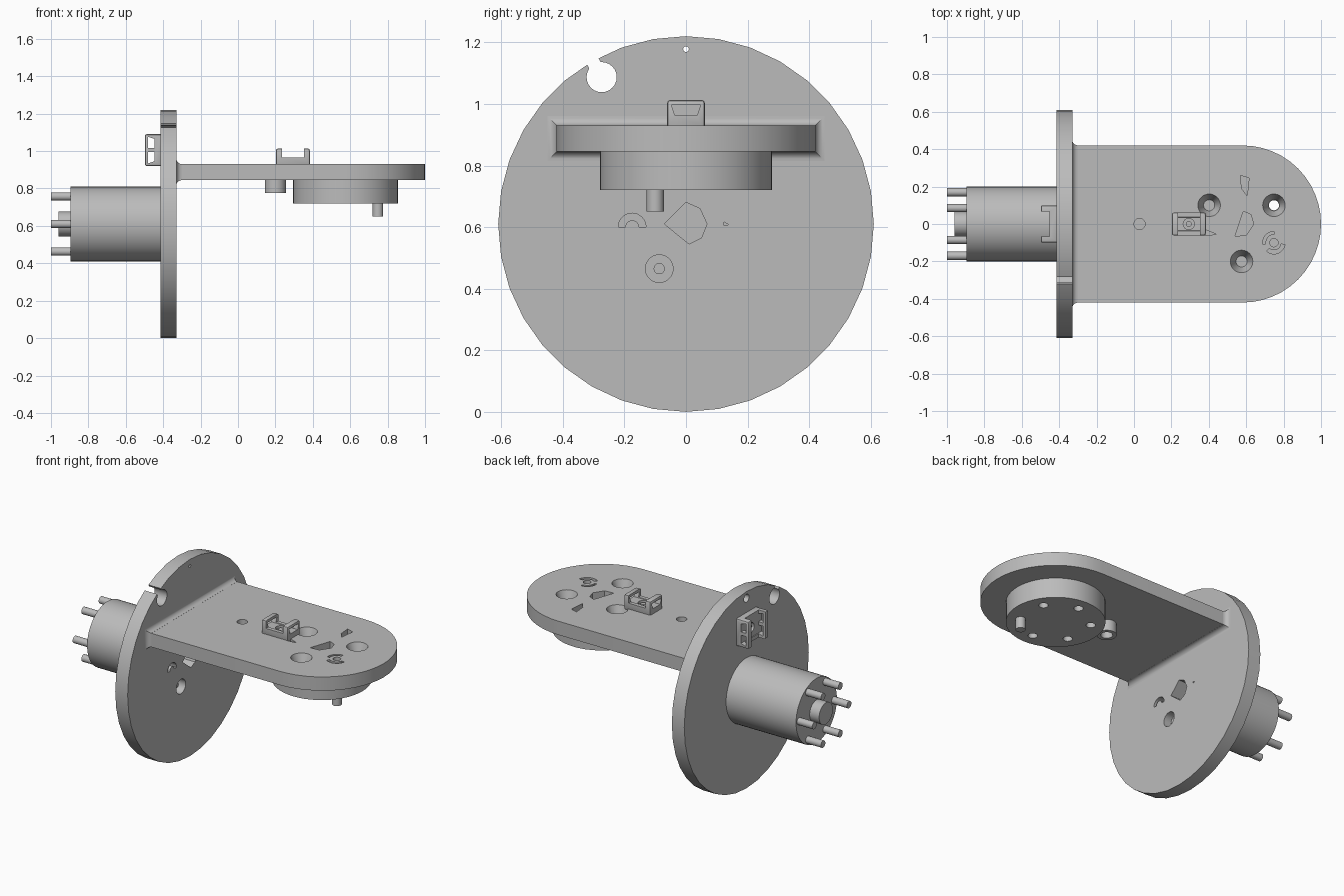
import bpy, bmesh
from math import sin, cos, pi, radians, sqrt
from mathutils import Vector, Matrix

if "Cube" in bpy.data.objects:
    bpy.data.objects.remove(bpy.data.objects["Cube"])

grey = bpy.data.materials.new("plain grey")
grey.use_nodes = True
grey.diffuse_color = (0.5, 0.5, 0.5, 1)
grey.node_tree.nodes["Principled BSDF"].inputs["Base Color"].default_value = (0.5, 0.5, 0.5, 1)
parts = []


def finish(name, bm):
    bmesh.ops.recalc_face_normals(bm, faces=bm.faces)
    me = bpy.data.meshes.new(name)
    bm.to_mesh(me)
    bm.free()
    me.materials.append(grey)
    ob = bpy.data.objects.new(name, me)
    bpy.context.collection.objects.link(ob)
    parts.append(ob)
    return ob


def rod(name, a, b, r1, r2=None, seg=32):
    """Cylinder or cone from point a to point b."""
    a, b = Vector(a), Vector(b)
    d = b - a
    m = Matrix.Translation((a + b) / 2) @ d.to_track_quat('Z', 'Y').to_matrix().to_4x4()
    bm = bmesh.new()
    bmesh.ops.create_cone(bm, cap_ends=True, segments=seg, radius1=r1,
                          radius2=r1 if r2 is None else r2, depth=d.length, matrix=m)
    return finish(name, bm)


def prism(name, pts, axis, lo, hi):
    """Extrude a flat outline along x or z."""
    place = {'x': lambda p, h: (h, p[0], p[1]), 'z': lambda p, h: (p[0], p[1], h)}[axis]
    bm = bmesh.new()
    rings = [[bm.verts.new(place(p, h)) for p in pts] for h in (lo, hi)]
    for ring in rings:
        bm.faces.new(ring)
    n = len(pts)
    for i in range(n):
        j = (i + 1) % n
        bm.faces.new((rings[0][i], rings[0][j], rings[1][j], rings[1][i]))
    return finish(name, bm)


def box(name, x, y, z, bevel=0):
    ob = prism(name, [(x[0], y[0]), (x[1], y[0]), (x[1], y[1]), (x[0], y[1])], 'z', *z)
    if bevel:
        bm = bmesh.new()
        bm.from_mesh(ob.data)
        bmesh.ops.bevel(bm, geom=bm.edges[:], offset=bevel, segments=2, profile=0.5, affect='EDGES')
        bm.to_mesh(ob.data)
        bm.free()
    return ob


def arc(cx, cy, r, start, end, n=16):
    return [(cx + r * cos(radians(start + (end - start) * i / n)),
             cy + r * sin(radians(start + (end - start) * i / n))) for i in range(n + 1)]


def cut(ob, cutters):
    for c in cutters:
        m = ob.modifiers.new("cut", 'BOOLEAN')
        m.operation, m.solver, m.object = 'DIFFERENCE', 'EXACT', c
    dg = bpy.context.evaluated_depsgraph_get()
    dg.update()
    me = bpy.data.meshes.new_from_object(ob.evaluated_get(dg))
    ob.modifiers.clear()
    ob.data = me
    for c in cutters:
        parts.remove(c)
        bpy.data.objects.remove(c)


BACK, FACE, MID = -0.415, -0.33, 0.61
LOW, TOP, PUCK_X, PUCK_Z = 0.845, 0.93, 0.575, 0.72

# Upright round flange with keyhole notch and screw recesses
flange = rod("flange", (BACK, 0, MID), (FACE, 0, MID), 0.61, seg=36)
out = Vector((-0.49, 0.87)).normalized()
side = Vector((-out.y, out.x)) * 0.021
hub = Vector((-0.274, 1.087))
slot = [hub + side, hub - side, hub - side + out * 0.15, hub + side + out * 0.15]
cut(flange, [
    rod("c", (BACK - 0.1, hub.x, hub.y), (FACE + 0.1, hub.x, hub.y), 0.049, seg=24),
    prism("c", slot, 'x', BACK - 0.1, FACE + 0.1),
    rod("c", (BACK - 0.001, 0, 1.178), (FACE + 0.001, 0, 1.178), 0.025, 0.009, 20),
    prism("c", [(-0.07, 0.61), (0, 0.68), (0.045, 0.66), (0.068, 0.61), (0.05, 0.565), (0.01, 0.545)],
          'x', BACK - 0.01, FACE + 0.01),
    rod("c", (FACE - 0.05, -0.087, 0.465), (FACE + 0.01, -0.087, 0.465), 0.045),
    prism("c", arc(-0.175, 0.6, 0.045, 0, 180) + arc(-0.175, 0.6, 0.022, 180, 0),
          'x', FACE - 0.05, FACE + 0.01),
    prism("c", [(0.123, 0.617), (0.123, 0.605), (0.138, 0.608)], 'x', FACE - 0.04, FACE + 0.01),
])
rod("flange_screw", (FACE - 0.06, -0.087, 0.465), (FACE - 0.03, -0.087, 0.465), 0.018)

# Motor body with shaft and six pins
rod("motor_body", (-0.895, 0, MID), (BACK, 0, MID), 0.2, seg=48)
rod("motor_shaft", (-0.96, 0, MID), (-0.89, 0, MID), 0.067)
for i in range(6):
    y, z = 0.17 * cos(i * pi / 3), MID + 0.17 * sin(i * pi / 3)
    rod("motor_pin", (-1, y, z), (-0.89, y, z), 0.022, seg=20)

# Horizontal platform with a half-round end
outline = [(FACE - 0.01, -0.42)] + arc(0.58, 0, 0.42, -90, 90, 24) + [(FACE - 0.01, 0.42)]
platform = prism("platform", outline, 'z', LOW, TOP)


def hexagon_spot(deg):
    return PUCK_X + 0.2 * cos(radians(deg)), 0.2 * sin(radians(deg))


holes = [rod("c", (0.03, 0, TOP - 0.06), (0.03, 0, TOP + 0.01), 0.03, seg=24)]
for deg in (30, 150, -90):
    x, y = hexagon_spot(deg)
    holes.append(rod("c", (x, y, LOW - 0.005), (x, y, TOP + 0.002), 0.028, 0.061))
x, y = hexagon_spot(-30)
holes += [
    prism("c", arc(x, y, 0.06, -10, -130) + arc(x, y, 0.04, -130, -10), 'z', LOW + 0.02, TOP + 0.01),
    prism("c", arc(x, y, 0.06, 90, 190) + arc(x, y, 0.045, 190, 90), 'z', LOW + 0.02, TOP + 0.01),
    rod("c", (x, y, LOW + 0.02), (x, y, TOP + 0.01), 0.022),
    prism("c", [(0.57, 0.26), (0.615, 0.245), (0.605, 0.15), (0.575, 0.19)], 'z', LOW - 0.01, TOP + 0.01),
    prism("c", [(0.54, -0.065), (0.6, -0.06), (0.64, 0), (0.625, 0.05), (0.585, 0.068)],
          'z', LOW - 0.01, TOP + 0.01),
    prism("c", [(0.38, -0.03), (0.44, -0.055), (0.38, -0.062)], 'z', LOW + 0.02, TOP + 0.01),
]
cut(platform, holes)

# Concave fillet where the platform meets the flange
R = 0.03
bm = bmesh.new()
prev = None
for i in range(7):
    t = R * (1 - cos(i * pi / 12))
    g = R * (1 - sin(i * pi / 12)) + 0.0005
    ring = [bm.verts.new((FACE + t, sy * (0.42 + g), z)) for sy, z in
            ((-1, LOW - g), (1, LOW - g), (1, TOP + g), (-1, TOP + g))]
    if prev:
        for k in range(4):
            bm.faces.new((prev[k], prev[(k + 1) % 4], ring[(k + 1) % 4], ring[k]))
    else:
        bm.faces.new(ring)
    prev = ring
bm.faces.new(prev)
finish("platform_fillet", bm)

# Round gearbox under the platform with its pin
puck = rod("gearbox", (PUCK_X, 0, PUCK_Z), (PUCK_X, 0, LOW), 0.28, seg=48)
cutters = []
for deg in (30, 90, 150, -150, -90):
    x, y = hexagon_spot(deg)
    top = LOW + 0.01 if deg == 30 else PUCK_Z + 0.06
    cutters.append(rod("c", (x, y, PUCK_Z - 0.01), (x, y, top), 0.027, seg=20))
cut(puck, cutters)
x, y = hexagon_spot(-30)
rod("gearbox_pin", (x, y, 0.65), (x, y, PUCK_Z + 0.01), 0.028, seg=24)

# Hollow boss under the platform
boss = rod("boss", (0.2, 0, 0.775), (0.2, 0, LOW), 0.056)
cut(boss, [rod("c", (0.2, 0, 0.77), (0.2, 0, LOW - 0.01), 0.034)])


# Cable tie mounts: a base with two windowed end walls and a screw
def cable_mount(name, length, width, matrix):
    u, w = length / 2, width / 2
    body = box(name, (-u, u), (-w, w), (-0.012, 0.083), 0.01)
    window = [(-w + 0.025, 0.032), (w - 0.025, 0.032), (w - 0.014, 0.066), (-w + 0.014, 0.066)]
    cut(body, [box("c", (-u + 0.032, u - 0.032), (-1, 1), (0.036, 0.2)),
               prism("c", window, 'x', -1, 1),
               rod("c", (0, 0, 0.015), (0, 0, 0.1), 0.03, seg=24)])
    made = [body, rod(name + "_screw", (0, 0, 0.01), (0, 0, 0.026), 0.015, seg=20)]
    if width > 0.15:
        for s in (-1, 1):
            a = s * (u - 0.016)
            made.append(box(name + "_bar", (a - 0.014, a + 0.014), (-0.01, 0.01), (0.03, 0.07)))
    for ob in made:
        ob.data.transform(matrix)


cable_mount("platform_cable_mount", 0.182, 0.122, Matrix.Translation((0.293, 0, TOP)))
turn = Matrix(((0, 0, -1), (1, 0, 0), (0, -1, 0))).to_4x4()
cable_mount("flange_cable_mount", 0.2, 0.17, Matrix.Translation((BACK, 0, 1.005)) @ turn)

# Smooth round walls, keep edges sharp
bpy.ops.object.select_all(action='DESELECT')
for ob in parts:
    ob.select_set(True)
bpy.context.view_layer.objects.active = parts[0]
bpy.ops.object.shade_smooth_by_angle(angle=radians(30))
